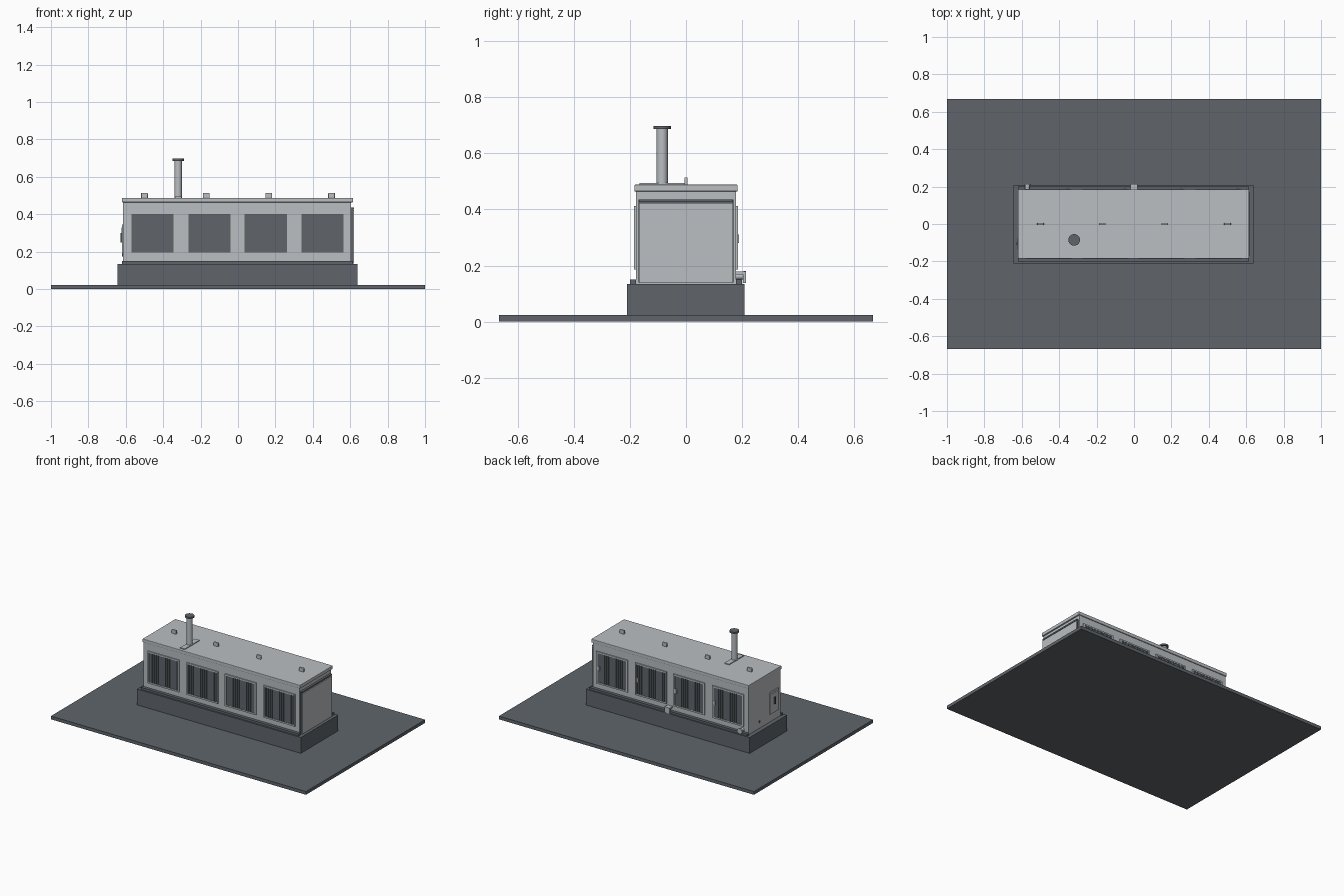
import bpy
import math
from mathutils import Vector

if "Cube" in bpy.data.objects:
    bpy.data.objects.remove(bpy.data.objects["Cube"], do_unlink=True)


def material(name, rgb):
    m = bpy.data.materials.new(name)
    m.use_nodes = True
    m.diffuse_color = (*rgb, 1)
    m.node_tree.nodes["Principled BSDF"].inputs["Base Color"].default_value = (*rgb, 1)
    return m


DARK = material("dark grey", (0.115, 0.13, 0.147))
LIGHT = material("light grey", (0.49, 0.52, 0.54))


def box(name, x, y, z, mat, bevel=0):
    """Box from (min, max) ranges on each axis."""
    bpy.ops.mesh.primitive_cube_add(size=1, location=[sum(r) / 2 for r in (x, y, z)])
    o = bpy.context.object
    o.name = name
    o.scale = [r[1] - r[0] for r in (x, y, z)]
    bpy.ops.object.transform_apply(location=False, rotation=False)
    o.data.materials.append(mat)
    if bevel:
        b = o.modifiers.new("edge", "BEVEL")
        b.width = bevel
        b.segments = 2
    return o


def tube(name, start, end, radius, mat):
    """Cylinder between two points."""
    a, b = Vector(start), Vector(end)
    bpy.ops.mesh.primitive_cylinder_add(vertices=24, radius=radius, depth=(b - a).length,
                                        location=(a + b) / 2)
    o = bpy.context.object
    o.name = name
    o.rotation_euler = (b - a).to_track_quat("Z", "Y").to_euler()
    o.data.materials.append(mat)
    bpy.ops.object.shade_smooth_by_angle(angle=math.radians(40))
    return o


# Ground slab, plinth and skid
box("ground_slab", (-1, 1), (-0.667, 0.667), (0, 0.023), DARK)
box("plinth", (-0.645, 0.64), (-0.21, 0.208), (0.023, 0.135), DARK)
for side in (-1, 1):
    box("skid_rail", (-0.62, 0.615), sorted((side * 0.178, side * 0.2)), (0.135, 0.15), DARK)

# Enclosure and roof
box("enclosure", (-0.615, 0.605), (-0.178, 0.178), (0.135, 0.467), LIGHT)
box("roof", (-0.62, 0.615), (-0.184, 0.184), (0.464, 0.488), LIGHT, 0.003)

# Louvred doors on both long sides
DOOR_X = (-0.457, -0.152, 0.148, 0.452)
for side in (-1, 1):
    def span(a, b):
        return sorted((side * a, side * b))
    for cx in DOOR_X:
        l, r, lo, hi = cx - 0.113, cx + 0.113, 0.195, 0.402
        box("louvre_panel", (l, r), span(0.177, 0.1815), (lo, hi), DARK)
        for i in range(15):
            x = l + 0.226 * (i + 0.5) / 15
            box("louvre_slat", (x - 0.004, x + 0.004), span(0.181, 0.1845), (lo, hi), DARK)
        for name, xr, zr in (("door_frame_side", (l - 0.01, l), (lo - 0.01, hi + 0.01)),
                             ("door_frame_side", (r, r + 0.01), (lo - 0.01, hi + 0.01)),
                             ("door_frame_top", (l, r), (hi, hi + 0.01)),
                             ("door_frame_bottom", (l, r), (lo - 0.01, lo))):
            box(name, xr, span(0.177, 0.186), zr, LIGHT)
        if side == 1:
            box("door_handle", (r - 0.016, r - 0.004), (0.18, 0.189), (0.28, 0.31), LIGHT)

# Cooling outlet end
box("outlet_backing", (0.6, 0.614), (-0.169, 0.169), (0.14, 0.436), DARK)
box("outlet_panel", (0.612, 0.621), (-0.167, 0.167), (0.137, 0.422), LIGHT)
box("outlet_top_strip", (0.606, 0.62), (-0.168, 0.168), (0.426, 0.436), DARK)

# Control door end
box("control_door", (-0.621, -0.61), (-0.155, -0.055), (0.19, 0.345), LIGHT)
box("control_window", (-0.623, -0.615), (-0.135, -0.075), (0.25, 0.33), LIGHT)
box("control_handle", (-0.629, -0.62), (-0.112, -0.098), (0.25, 0.3), DARK)
box("drain_plug", (-0.62, -0.61), (0.05, 0.062), (0.175, 0.19), DARK)

# Exhaust stack
box("exhaust_plate", (-0.338, -0.302), (-0.165, 0), (0.486, 0.494), LIGHT)
tube("exhaust_stack", (-0.32, -0.085, 0.486), (-0.32, -0.085, 0.688), 0.02, LIGHT)
tube("exhaust_cap", (-0.32, -0.085, 0.686), (-0.32, -0.085, 0.697), 0.031, DARK)

# Lifting lugs
for x in (-0.5, -0.17, 0.165, 0.5):
    box("lifting_lug", (x - 0.018, x + 0.018), (-0.006, 0.006), (0.486, 0.514), LIGHT, 0.003)

# Rear bracket and outlet pipe
box("bracket_top", (-0.02, 0.02), (0.175, 0.213), (0.168, 0.178), LIGHT)
box("bracket_drop", (-0.02, 0.02), (0.203, 0.213), (0.138, 0.178), LIGHT)
tube("outlet_pipe", (-0.57, 0.17, 0.162), (-0.57, 0.208, 0.162), 0.012, LIGHT)
tube("outlet_flange", (-0.57, 0.205, 0.162), (-0.57, 0.214, 0.162), 0.019, LIGHT)
